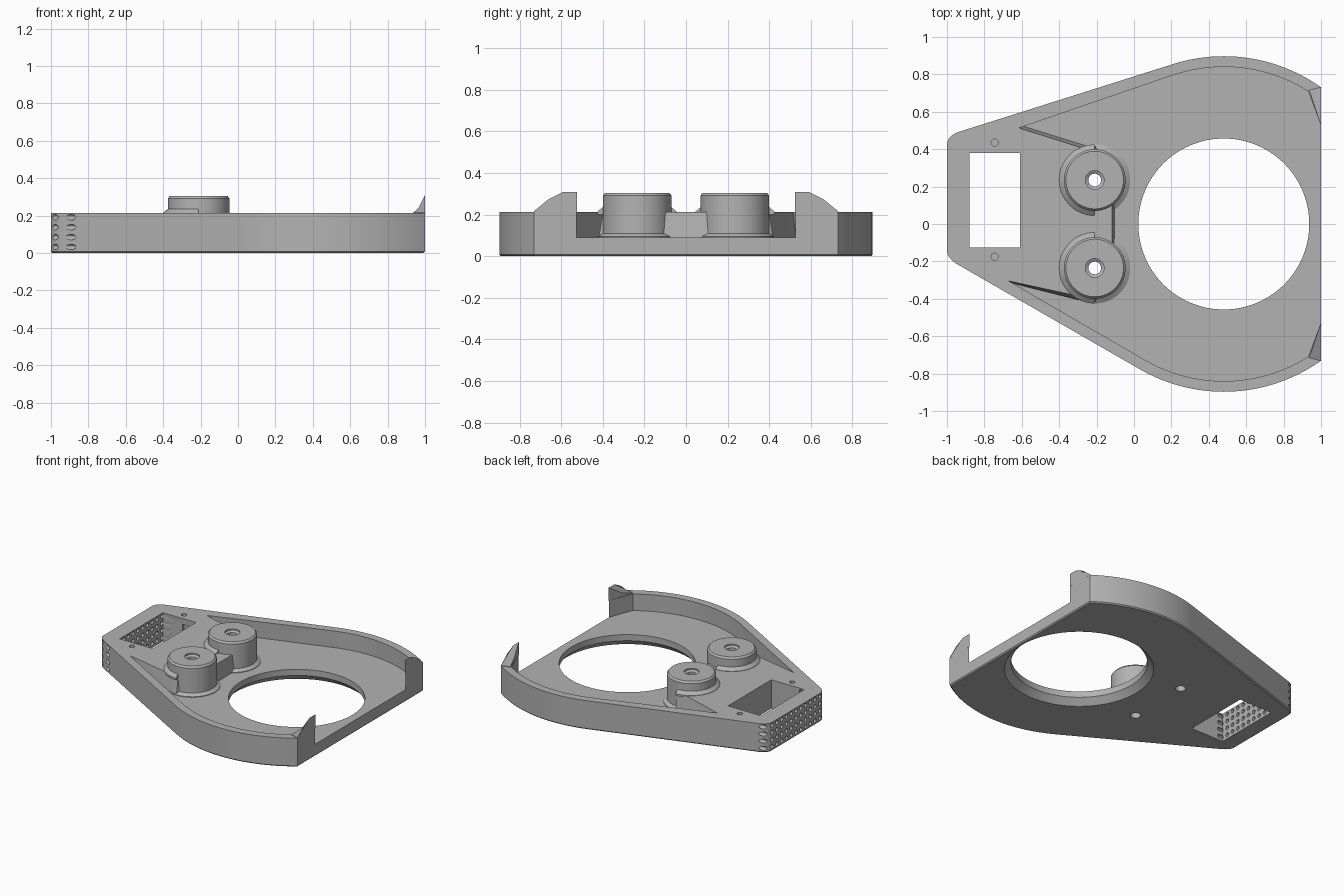
import bpy, bmesh
from math import cos, sin, radians, pi
from mathutils import Matrix, Vector

if "Cube" in bpy.data.objects:
    bpy.data.objects.remove(bpy.data.objects["Cube"])

GREY = (0.45, 0.45, 0.45, 1)
mat = bpy.data.materials.new("plain grey")
mat.use_nodes = True
mat.diffuse_color = GREY
mat.node_tree.nodes["Principled BSDF"].inputs["Base Color"].default_value = GREY

CX = 0.48                       # centre of the large opening
BOSS_X, BOSS_Y = -0.21, 0.235
FLOOR, RIM = 0.09, 0.213


def finish(bm, name):
    bmesh.ops.recalc_face_normals(bm, faces=bm.faces)
    mesh = bpy.data.meshes.new(name)
    bm.to_mesh(mesh)
    bm.free()
    mesh.materials.append(mat)
    ob = bpy.data.objects.new(name, mesh)
    bpy.context.collection.objects.link(ob)
    return ob


def loft(name, low, high):
    """Closed solid between two outlines of equal point count."""
    bm = bmesh.new()
    a = [bm.verts.new(p) for p in low]
    b = [bm.verts.new(p) for p in high]
    n = len(a)
    for i in range(n):
        bm.faces.new((a[i], a[(i + 1) % n], b[(i + 1) % n], b[i]))
    bm.faces.new(a[::-1])
    bm.faces.new(b)
    return finish(bm, name)


def at(points, z):
    return [(x, y, z) for x, y in points]


def box(name, x0, x1, y0, y1, z0, z1):
    plan = [(x0, y0), (x1, y0), (x1, y1), (x0, y1)]
    return loft(name, at(plan, z0), at(plan, z1))


def lathe(name, profile, x, y, steps=64, start=0, sweep=360):
    """Revolve a closed (radius, z) outline about a vertical axis."""
    bm = bmesh.new()
    rings = steps if sweep == 360 else steps + 1
    rows = []
    for i in range(rings):
        t = radians(start + sweep * i / steps)
        rows.append([bm.verts.new((x + r * cos(t), y + r * sin(t), z)) for r, z in profile])
    n = len(profile)
    for i in range(steps):
        p, q = rows[i], rows[(i + 1) % rings]
        for j in range(n):
            bm.faces.new((p[j], q[j], q[(j + 1) % n], p[(j + 1) % n]))
    bmesh.ops.remove_doubles(bm, verts=bm.verts, dist=1e-5)
    if sweep != 360:
        bmesh.ops.holes_fill(bm, edges=bm.edges)
    return finish(bm, name)


def arc(r, a0, a1, n=24):
    ts = [radians(a0 + (a1 - a0) * i / n) for i in range(n + 1)]
    return [(CX + r * cos(t), r * sin(t)) for t in ts]


def corner(a, b, c, n=8):
    a, b, c = Vector(a), Vector(b), Vector(c)
    return [tuple(a * (1 - t) ** 2 + b * 2 * t * (1 - t) + c * t * t)
            for t in [i / n for i in range(n + 1)]]


def boolean(ob, cutter, op="DIFFERENCE"):
    mod = ob.modifiers.new(op, "BOOLEAN")
    mod.operation, mod.solver, mod.object = op, "EXACT", cutter
    bpy.context.view_layer.objects.active = ob
    bpy.ops.object.modifier_apply(modifier=mod.name)
    bpy.data.objects.remove(cutter)


# Tray body: teardrop plan with a small chamfer under the edge
outline = (arc(0.897, 54.6, 107.5)
           + corner((-0.935, 0.493), (-1, 0.473), (-1, 0.42))
           + corner((-1, -0.14), (-1, -0.184), (-0.94, -0.218))
           + arc(0.897, -120, -54.6))
body = loft("tray_body", at(outline, 0), at(outline, RIM))
bm = bmesh.new()
bm.from_mesh(body.data)
under = [e for e in bm.edges if all(v.co.z < 0.001 for v in e.verts)]
bmesh.ops.bevel(bm, geom=under, offset=0.008, segments=1, affect="EDGES")
bm.to_mesh(body.data)
bm.free()

# Recessed floor, open at the +x end, with drafted walls beside the bosses
rear = [(1.1, -0.525), (1, -0.525)]
front = [(1, 0.525), (1.1, 0.525)]
lower_arc, upper_arc = arc(0.84, -57.5, -120), arc(0.84, 57.5, 107)


def pocket(tip_y, low_tip_y, r, wall):
    return (rear + lower_arc
            + [(-0.67, low_tip_y), (BOSS_X - 0.03, -BOSS_Y - r), (BOSS_X, -BOSS_Y - r),
               (wall, -BOSS_Y), (wall, BOSS_Y),
               (BOSS_X, BOSS_Y + r), (BOSS_X + 0.04 - r / 2, BOSS_Y + r), (-0.615, tip_y)]
            + upper_arc[::-1] + front)


boolean(body, loft("pocket", at(pocket(0.53, -0.312, 0.185, -0.105), FLOOR),
                   at(pocket(0.512, -0.304, 0.162, -0.118), RIM + 0.01)))

# Two round bosses with chamfered tops and flared feet
for s in (1, -1):
    boss = lathe("boss", [(0, 0.04), (0.19, 0.04), (0.19, FLOOR + 0.004), (0.165, 0.11),
                          (0.165, 0.292), (0.154, 0.305), (0, 0.305)], BOSS_X, s * BOSS_Y)
    boolean(body, boss, "UNION")
    hole = lathe("boss_hole", [(0, -0.1), (0.034, -0.1), (0.034, 0.285),
                               (0.05, 0.295), (0.05, 0.4), (0, 0.4)], BOSS_X, s * BOSS_Y, 32)
    boolean(body, hole)
    lathe("boss_flare", [(0.15, 0.2), (0.19, 0.2), (0.19, RIM + 0.002), (0.165, 0.236),
                         (0.15, 0.236)], BOSS_X, s * BOSS_Y, 32, 90, 180)

# Large round opening, flared underneath
boolean(body, lathe("opening", [(0, -0.1), (0.5, -0.1), (0.5, 0), (0.457, 0.045),
                                (0.457, 0.3), (0, 0.3)], CX, 0, 96))

# Rectangular well with a small side socket, and two screw holes
boolean(body, box("well", -0.88, -0.61, -0.125, 0.38, -0.1, 0.4))
boolean(body, box("socket", -0.72, -0.65, 0.37, 0.4, 0.09, 0.17))
for y in (0.435, -0.175):
    boolean(body, lathe("screw_hole", [(0, 0.1), (0.019, 0.1), (0.019, 0.3), (0, 0.3)],
                        -0.745, y, 20))

# Grid of vent holes through the narrow end
bm = bmesh.new()
for col in range(14):
    for row in range(4):
        place = (Matrix.Translation((-0.96, -0.245 + 0.0555 * col, 0.032 + 0.053 * row))
                 @ Matrix.Rotation(pi / 2, 4, "Y"))
        bmesh.ops.create_cone(bm, cap_ends=True, segments=14, radius1=0.015, radius2=0.015,
                              depth=0.24, matrix=place)
boolean(body, finish(bm, "vents"))

# Raised pointed posts at both sides of the open end
for s in (1, -1):
    plan = [(1, 0.525), (1, 0.59), (1, 0.66), (1, 0.732), (0.936, 0.715), (0.965, 0.63)]
    tops = [0.31, 0.31, 0.275, RIM + 0.003, RIM + 0.003, 0.24]
    loft("end_post", [(x, s * y, RIM - 0.002) for x, y in plan],
         [(x, s * y, z) for (x, y), z in zip(plan, tops)])

# Smooth the curved walls, keep the edges crisp
for ob in bpy.context.scene.objects:
    ob.select_set(ob.type == "MESH")
bpy.context.view_layer.objects.active = body
bpy.ops.object.shade_smooth_by_angle(angle=radians(25))
